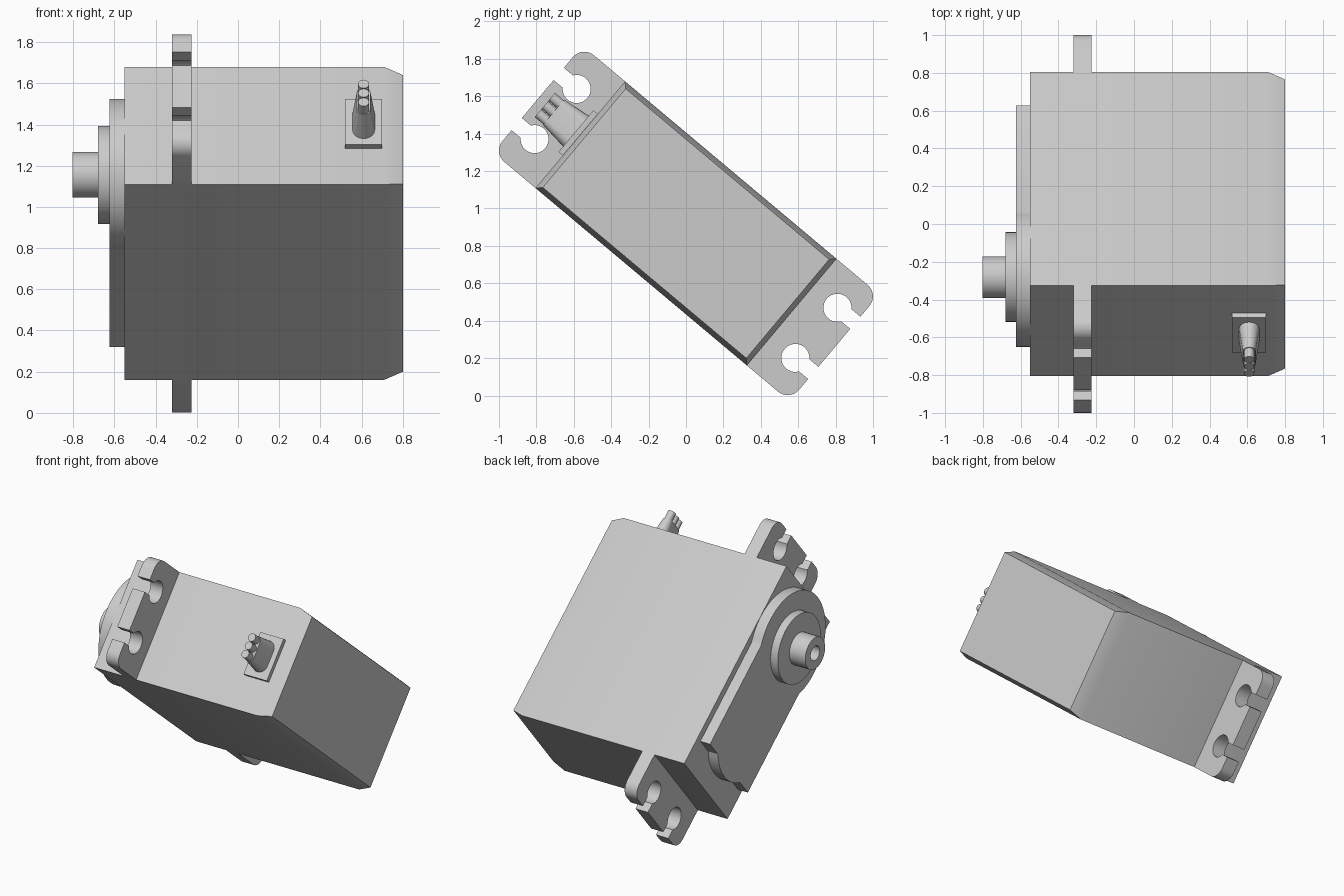
import bpy, bmesh
from math import sin, cos, pi, radians, asin, acos

if "Cube" in bpy.data.objects:
    bpy.data.objects.remove(bpy.data.objects["Cube"])

grey = bpy.data.materials.new("light_grey")
grey.use_nodes = True
COLOUR = (0.6, 0.6, 0.6, 1)
grey.diffuse_color = COLOUR
grey.node_tree.nodes["Principled BSDF"].inputs["Base Color"].default_value = COLOUR

HALF_L, HALF_W = 0.738, 0.3725   # half length and half width of the case
SHAFT = -0.367                   # shaft position along the case


def loft(name, rings):
    """Skin a row of matching point rings and cap both ends."""
    bm = bmesh.new()
    rows = [[bm.verts.new(p) for p in ring] for ring in rings]
    n = len(rows[0])
    for a, b in zip(rows, rows[1:]):
        for i in range(n):
            j = (i + 1) % n
            bm.faces.new((a[i], a[j], b[j], b[i]))
    bm.faces.new(rows[0][::-1])
    bm.faces.new(rows[-1])
    bmesh.ops.recalc_face_normals(bm, faces=bm.faces)
    me = bpy.data.meshes.new(name)
    bm.to_mesh(me)
    bm.free()
    me.materials.append(grey)
    me.shade_smooth()
    me.set_sharp_from_angle(angle=radians(30))
    ob = bpy.data.objects.new(name, me)
    bpy.context.collection.objects.link(ob)
    # The whole unit leans 40 degrees
    ob.rotation_euler.x = radians(-40)
    ob.location.z = 0.92
    return ob


def arc(cu, cv, r, a0, a1, n):
    return [(cu + r * cos(a0 + (a1 - a0) * i / n), cv + r * sin(a0 + (a1 - a0) * i / n))
            for i in range(n + 1)]


def prism(name, outline, x0, x1):
    return loft(name, [[(x, u, v) for u, v in outline] for x in (x0, x1)])


def rect(hu, hv):
    return [(hu, hv), (-hu, hv), (-hu, -hv), (hu, -hv)]


def mirrored(half):
    """Complete an outline symmetric about the long axis."""
    return half + [(u, -v) for u, v in reversed(half)]


# Case with a chamfered base
loft("case", [[(x, u, v) for u, v in rect(HALF_L - c, HALF_W - c)]
              for x, c in ((-0.55, 0), (0.71, 0), (0.8, 0.028))])

# Mounting ears with open screw slots
TIP, RND, HOLE, GAP = 1.035, 0.08, 0.075, 0.0425
HU, HV = 0.91, 0.175
a = asin(GAP / HOLE)
half_ear = [(HALF_L - 0.03, HALF_W)]
half_ear += arc(TIP - RND, HALF_W - RND, RND, pi / 2, 0, 8)
half_ear += [(TIP, HV + GAP)]
half_ear += arc(HU, HV, HOLE, a, 2 * pi - a, 24)
half_ear += [(TIP, HV - GAP)]
for side, s in (("rear", 1), ("front", -1)):
    prism(side + "_mounting_ear", [(s * u, v) for u, v in mirrored(half_ear)], -0.32, -0.225)

# Raised gear cover: round around the shaft, straight tail, bowed end
R, TAIL, END = 0.369, 0.325, 0.545
half_cover = arc(SHAFT, 0, R, pi * 0.98, asin(TAIL / R), 24)
half_cover += [(END, TAIL)]
half_cover += arc(0.3, 0, 0.31, acos((END - 0.3) / 0.31), 0.03, 6)
prism("gear_cover", mirrored(half_cover), -0.625, -0.54)

# Shaft collar and bored output shaft
prism("shaft_collar", arc(SHAFT, 0, 0.238, 0, 2 * pi, 48)[:-1], -0.68, -0.61)
loft("output_shaft", [[(x, u, v) for u, v in arc(SHAFT, 0, r, 0, 2 * pi, 32)[:-1]]
                      for x, r in ((-0.67, 0.11), (-0.803, 0.11), (-0.803, 0.05), (-0.69, 0.05))])

# Cable exit: plate, tapered boot and three wires
CX = 0.61


def stadium(u, hx, hv):
    pts = arc(0, hv - hx, hx, 0, pi, 10) + arc(0, hx - hv, hx, pi, 2 * pi, 10)
    return [(CX + x, u, v) for x, v in pts]


loft("cable_plate", [[(CX + x, u, v) for x, v in rect(0.09, 0.145)] for u in (-0.73, -0.768)])
loft("cable_boot", [stadium(-0.76, 0.055, 0.108), stadium(-0.925, 0.033, 0.088)])
for i, label in enumerate(("lower", "middle", "upper")):
    circle = arc(CX, (i - 1) * 0.057, 0.027, 0, 2 * pi, 16)[:-1]
    loft(label + "_wire", [[(x, u, v) for x, v in circle] for u in (-0.91, -0.985)])
